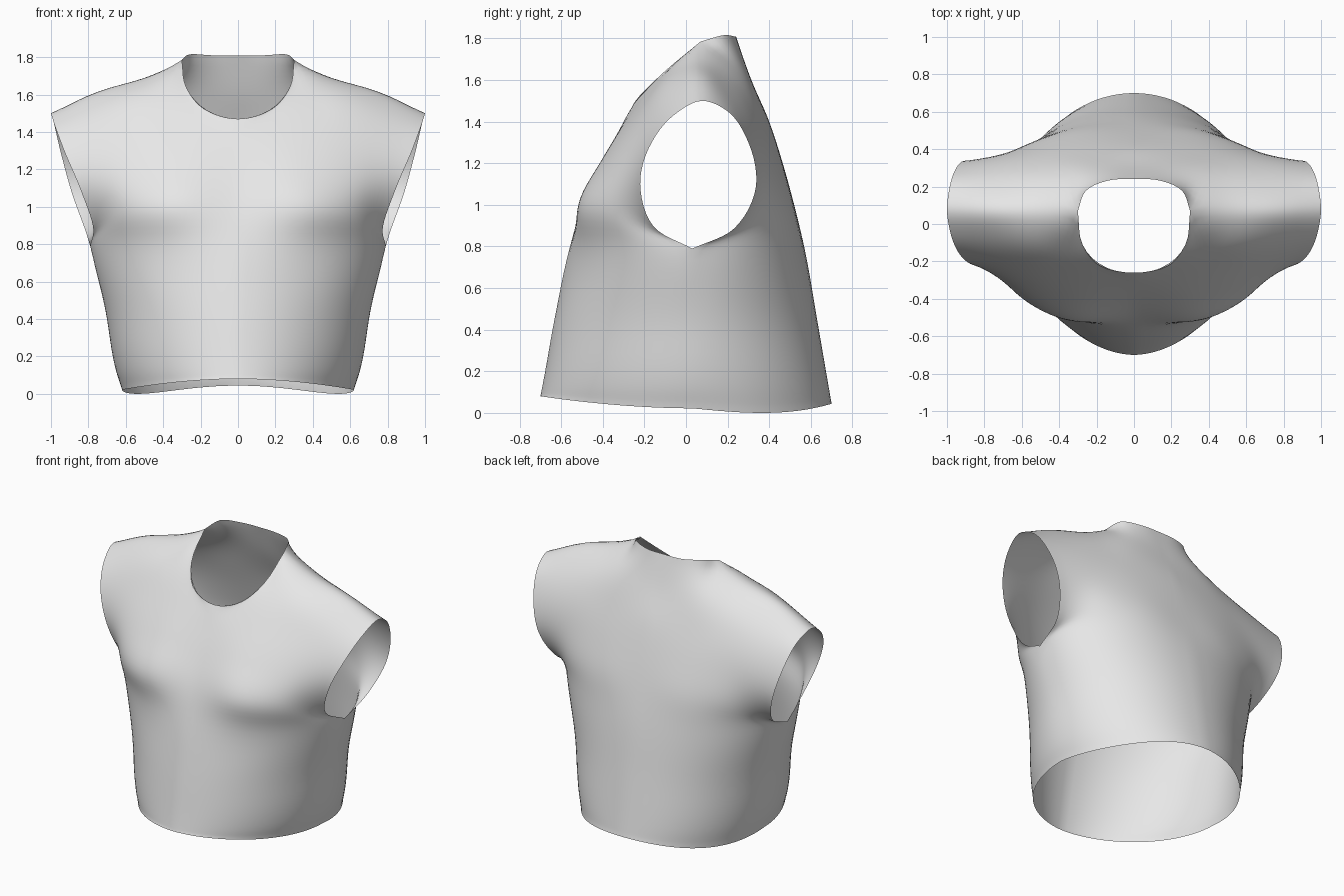
import bpy
import bmesh
from math import sin, cos, pi
from mathutils import Vector
from mathutils.geometry import interpolate_bezier

HALF = 12              # columns on the neck part, and again on the shoulder part
COLUMNS = 2 * HALF
STEPS = 6              # rows between two neighbouring sections
SEAM_Y = 0.03

cube = bpy.data.objects.get("Cube")
if cube:
    bpy.data.objects.remove(cube, do_unlink=True)


def curve(points, steps, breaks=()):
    """Smooth curve through all points, with a corner at each break index."""
    pts = [Vector(p) for p in points]
    last = len(pts) - 1
    corners = {0, last, *breaks}
    spans = [(b - a).length for a, b in zip(pts, pts[1:])]
    slopes = [(b - a) / s for a, b, s in zip(pts, pts[1:], spans)]

    def tangent(i, segment):
        if i == 0 and pts[0].x == 0 and pts[1].x > 0:
            return Vector((1, 0, 0))     # level across the centre line
        if i in corners:
            return slopes[segment]
        before, after = spans[i - 1], spans[i]
        return (slopes[i - 1] * after + slopes[i] * before) / (before + after)

    result = [pts[0]]
    for i in range(last):
        a, b = pts[i], pts[i + 1]
        handle_a = a + tangent(i, i) * spans[i] / 3
        handle_b = b - tangent(i + 1, i) * spans[i] / 3
        result += interpolate_bezier(a, handle_a, handle_b, b, steps + 1)[1:]
    return result


def waist_section(width, y, height, fullness=2):
    """Quarter oval from the centre line to the side seam."""
    angles = [pi / 2 * c / COLUMNS for c in range(COLUMNS + 1)]
    power = 2 / fullness
    return [Vector((width * sin(a) ** power,
                    SEAM_Y + (y - SEAM_Y) * cos(a) ** power, height(a)))
            for a in angles]


def chest_section(*points):
    """Four points from the centre line to the armhole edge."""
    return curve(points, COLUMNS // 3)


def level(z):
    return lambda angle: z


# Neck opening and shoulder seam
shoulder = [(0.30, 0.07, 1.785), (0.50, 0.07, 1.69), (0.75, 0.07, 1.625), (1.0, 0.08, 1.5)]
neck_front = [(0, -0.26, 1.47), (0.185, -0.222, 1.525), (0.275, -0.11, 1.635), shoulder[0]]
neck_back = [(0, 0.24, 1.81), (0.14, 0.232, 1.81), (0.26, 0.175, 1.815), shoulder[0]]
shoulder_row = curve(shoulder, HALF // 3)
top_front = curve(neck_front, HALF // 3) + shoulder_row[1:]
top_back = curve(neck_back, HALF // 3) + shoulder_row[1:]

# Front sections, hem to shoulder
front = [
    waist_section(0.62, -0.70, lambda a: 0.08 - 0.058 * sin(a) ** 2, 1.85),
    waist_section(0.657, -0.69, level(0.13), 1.83),
    waist_section(0.71, -0.632, level(0.45), 1.85),
    waist_section(0.79, -0.56, level(0.79), 1.95),
    chest_section((0, -0.497, 1.0), (0.37, -0.517, 0.99), (0.62, -0.385, 0.97), (0.775, -0.155, 0.895)),
    chest_section((0, -0.405, 1.2), (0.33, -0.41, 1.2), (0.63, -0.335, 1.17), (0.845, -0.22, 1.1)),
    chest_section((0, -0.31, 1.38), (0.28, -0.292, 1.39), (0.56, -0.23, 1.41), (0.93, -0.165, 1.3)),
    chest_section((0, -0.278, 1.44), (0.27, -0.175, 1.56), (0.51, -0.085, 1.62), (0.978, -0.06, 1.43)),
    top_front,
]

# Back sections, hem to shoulder
back = [
    waist_section(0.62, 0.70, lambda a: 0.022 + 0.022 * cos(3 * a)),
    waist_section(0.657, 0.685, level(0.13)),
    waist_section(0.71, 0.63, level(0.45)),
    waist_section(0.79, 0.57, level(0.79), 2.1),
    chest_section((0, 0.52, 1.0), (0.37, 0.493, 1.0), (0.62, 0.405, 0.97), (0.82, 0.23, 0.885)),
    chest_section((0, 0.465, 1.2), (0.34, 0.443, 1.2), (0.62, 0.392, 1.17), (0.89, 0.335, 1.08)),
    chest_section((0, 0.40, 1.4), (0.30, 0.378, 1.4), (0.58, 0.335, 1.39), (0.95, 0.30, 1.3)),
    chest_section((0, 0.31, 1.61), (0.25, 0.285, 1.64), (0.52, 0.215, 1.6), (0.985, 0.2, 1.45)),
    top_back,
]

# Run each column over the shoulder, with corners at the neck and underarm
TOP = len(front) - 1
UNDERARM = 3
front_grid, back_grid = [], []
for c in range(COLUMNS + 1):
    up = [row[c] for row in front]
    down = [row[c] for row in reversed(back)]
    edge = c == COLUMNS
    if c < HALF:
        front_grid.append(curve(up, STEPS))
        back_grid.append(curve(down, STEPS))
    else:
        breaks = (UNDERARM, 2 * TOP - UNDERARM) if edge else ()
        whole = curve(up + down[1:], STEPS, breaks)
        front_grid.append(whole[:TOP * STEPS + 1])
        back_grid.append(whole[TOP * STEPS:])

# Skin both sheets and weld them along the seams
bm = bmesh.new()
for grid in (front_grid, back_grid):
    verts = [[bm.verts.new(p) for p in column] for column in grid]
    for left, right in zip(verts, verts[1:]):
        for r in range(len(left) - 1):
            bm.faces.new((left[r], right[r], right[r + 1], left[r + 1]))
bmesh.ops.remove_doubles(bm, verts=bm.verts, dist=0.0005)

# Relax the cloth between its open edges
inner = [v for v in bm.verts if not v.is_boundary]
for _ in range(6):
    bmesh.ops.smooth_vert(bm, verts=inner, factor=0.5,
                          use_axis_x=True, use_axis_y=True, use_axis_z=True)
mesh = bpy.data.meshes.new("shirt")
bm.to_mesh(mesh)
bm.free()

shirt = bpy.data.objects.new("shirt", mesh)
bpy.context.collection.objects.link(shirt)
mirror = shirt.modifiers.new("mirror", 'MIRROR')
mirror.use_clip = True
mirror.merge_threshold = 0.0005

# Plain cloth
cloth = bpy.data.materials.new("light grey cloth")
cloth.use_nodes = True
color = (0.8, 0.8, 0.8, 1)
cloth.diffuse_color = color
shader = next(n for n in cloth.node_tree.nodes if n.type == 'BSDF_PRINCIPLED')
shader.inputs["Base Color"].default_value = color
shader.inputs["Roughness"].default_value = 0.8
mesh.materials.append(cloth)

bpy.context.view_layer.objects.active = shirt
shirt.select_set(True)
bpy.ops.object.shade_smooth()
